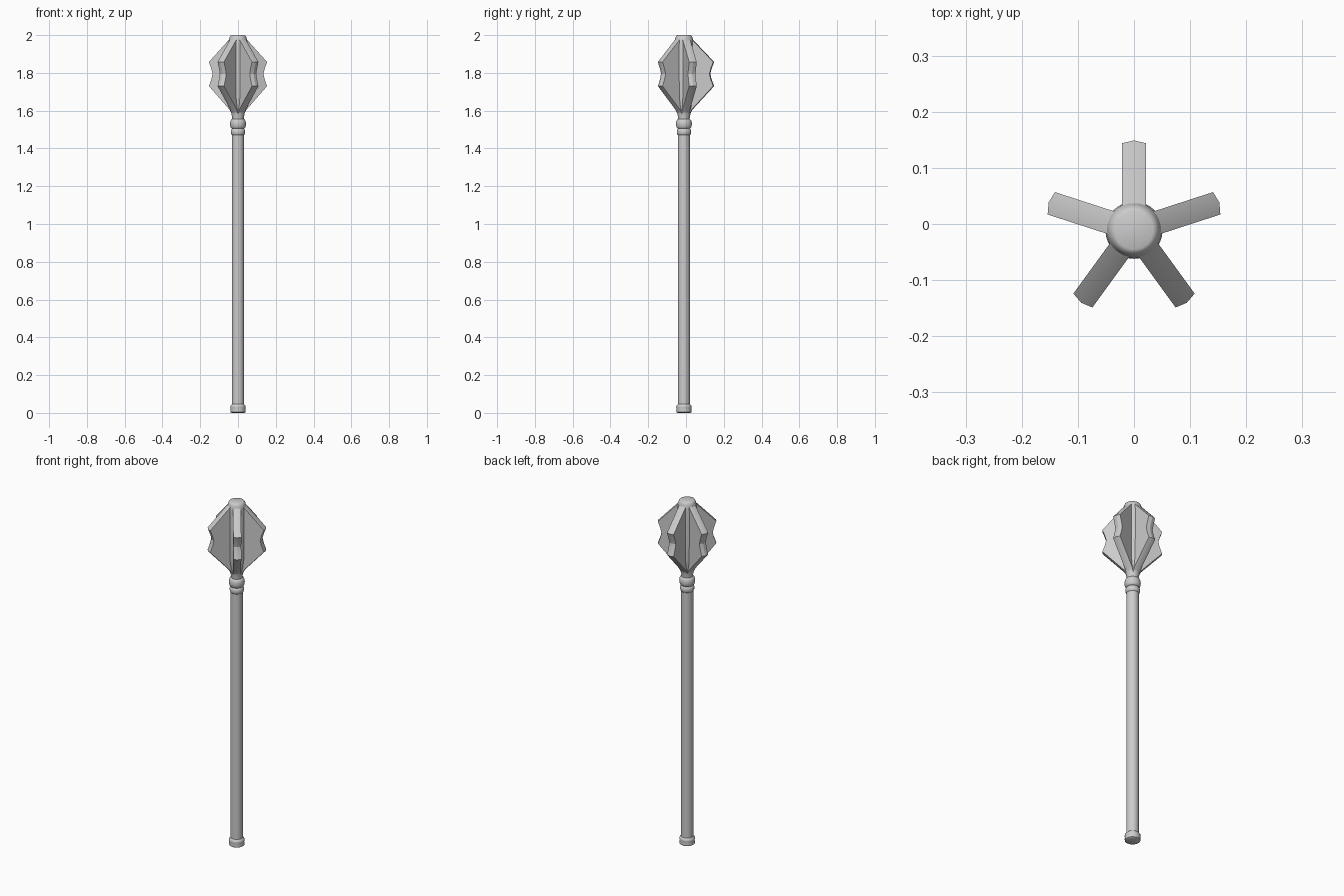
import bpy, bmesh, math

if "Cube" in bpy.data.objects:
    bpy.data.objects.remove(bpy.data.objects["Cube"])

CY = -0.011          # axis offset that centres the five-bladed head
SEG = 32


def finish(name, bm, angle):
    bmesh.ops.recalc_face_normals(bm, faces=bm.faces)
    me = bpy.data.meshes.new(name)
    bm.to_mesh(me)
    bm.free()
    ob = bpy.data.objects.new(name, me)
    bpy.context.collection.objects.link(ob)
    ob.location = (0, CY, 0)
    bpy.ops.object.select_all(action='DESELECT')
    ob.select_set(True)
    bpy.context.view_layer.objects.active = ob
    bpy.ops.object.shade_smooth_by_angle(angle=math.radians(angle))
    return ob


def lathe(name, profile, angle=40):
    """Closed solid of revolution from (radius, z) points."""
    bm = bmesh.new()
    rings = [[bm.verts.new((r * math.cos(2 * math.pi * i / SEG),
                            r * math.sin(2 * math.pi * i / SEG), z))
              for i in range(SEG)] for r, z in profile]
    for a, b in zip(rings, rings[1:]):
        for i in range(SEG):
            j = (i + 1) % SEG
            bm.faces.new((a[i], a[j], b[j], b[i]))
    bm.faces.new(rings[0])
    bm.faces.new(rings[-1])
    return finish(name, bm, angle)


def bead(z, r, h, inner):
    """Rounded ring profile around height z."""
    return [(inner + (r - inner) * math.sin(math.pi * k / 8),
             z - h * math.cos(math.pi * k / 8)) for k in range(9)]


# Shaft, pommel and collar rings
lathe("shaft", [(0.032, 0.03), (0.032, 1.5)])
lathe("pommel", [(0.034, 0), (0.040, 0.004), (0.041, 0.012), (0.039, 0.022),
                 (0.041, 0.030), (0.040, 0.038), (0.032, 0.046)])
lathe("lower_collar", bead(1.487, 0.038, 0.018, 0.029))
lathe("upper_collar", bead(1.530, 0.042, 0.026, 0.030))

# Core of the head
lathe("head_core", [(0.030, 1.545), (0.031, 1.565), (0.036, 1.59), (0.044, 1.62),
                    (0.050, 1.67), (0.051, 1.80), (0.051, 1.95), (0.049, 1.972),
                    (0.045, 1.988), (0.040, 1.997), (0.034, 2.0)])

# Five flanged blades with a ridged, notched outer edge
OUTLINE = [(0.030, 1.578), (0.046, 1.606), (0.160, 1.730), (0.146, 1.768),
           (0.140, 1.795), (0.146, 1.820), (0.160, 1.858), (0.048, 1.976)]
HALF = 0.021


def blade(index):
    ang = math.radians(90 + 72 * index)
    c, s = math.cos(ang), math.sin(ang)
    bm = bmesh.new()

    def strip(t, inset):
        pts = [(0, OUTLINE[0][1])] + [(r - inset, z) for r, z in OUTLINE]
        pts.append((0, OUTLINE[-1][1]))
        return [bm.verts.new((r * c - t * s, r * s + t * c, z)) for r, z in pts]

    left, mid, right = strip(-HALF, 0.005), strip(0, 0), strip(HALF, 0.005)
    n = len(mid)
    for a, b in ((left, mid), (mid, right)):
        for i in range(n):
            j = (i + 1) % n
            bm.faces.new((a[i], a[j], b[j], b[i]))
    bm.faces.new(left)
    bm.faces.new(right)
    finish(f"blade_{index + 1}", bm, 20)


for k in range(5):
    blade(k)
